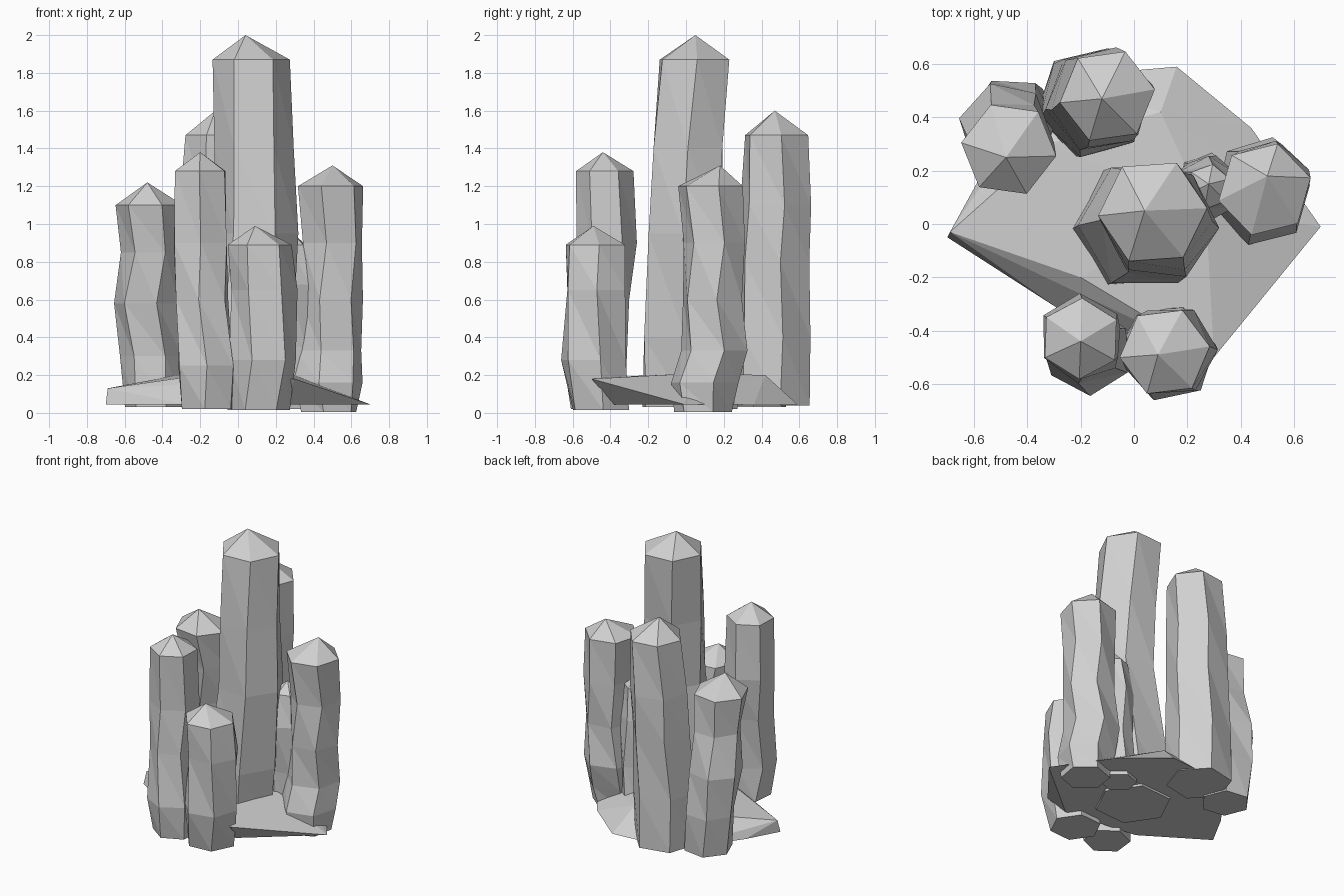
import bpy, bmesh, math
from mathutils import Vector

# One flat grey for the whole cluster
stone = bpy.data.materials.new("pale_grey_stone")
stone.diffuse_color = (0.63, 0.63, 0.63, 1)


def finish(name, bm):
    bmesh.ops.recalc_face_normals(bm, faces=bm.faces)
    mesh = bpy.data.meshes.new(name)
    bm.to_mesh(mesh)
    bm.free()
    mesh.materials.append(stone)
    obj = bpy.data.objects.new(name, mesh)
    bpy.context.collection.objects.link(obj)
    return obj


def crystal(name, apex, phase, rings, sides=6):
    """Six-sided prism through rings (z, x, y, radius, twist), capped by a point."""
    bm = bmesh.new()
    loops = []
    for z, x, y, r, twist in rings:
        loop = []
        for i in range(sides):
            a = math.radians(phase + twist) + math.tau * i / sides
            loop.append(bm.verts.new((x + r * math.cos(a), y + r * math.sin(a), z)))
        loops.append(loop)
    tip = bm.verts.new(apex)
    for i in range(sides):
        j = (i + 1) % sides
        bm.faces.new((loops[0][i], loops[0][j], tip))
        for up, low in zip(loops, loops[1:]):
            # triangulated facets give the twisted, chipped look
            bm.faces.new((up[i], low[i], low[j]))
            bm.faces.new((up[i], low[j], up[j]))
    bm.faces.new(loops[-1])
    return finish(name, bm)


# Tall middle crystal
crystal("centre_crystal", (0.04, 0.05, 2.0), 4, [
    (1.87, 0.07, 0.045, 0.205, 0), (1.40, 0.085, 0.01, 0.21, -4),
    (0.95, 0.10, 0.0, 0.22, -8), (0.40, 0.04, -0.005, 0.25, -4),
    (0.03, 0.0, -0.01, 0.245, 0)])

# Back crystal
crystal("back_crystal", (-0.12, 0.47, 1.6), 8, [
    (1.47, -0.10, 0.48, 0.18, 0), (1.10, -0.12, 0.475, 0.195, 6),
    (0.80, -0.135, 0.465, 0.20, 2), (0.40, -0.15, 0.455, 0.21, 8),
    (0.04, -0.16, 0.455, 0.21, 4)])

# Left crystal
crystal("left_crystal", (-0.48, 0.25, 1.22), -8, [
    (1.10, -0.47, 0.28, 0.18, 0), (0.85, -0.46, 0.31, 0.16, 6),
    (0.58, -0.485, 0.36, 0.175, -4), (0.30, -0.46, 0.39, 0.165, 5),
    (0.03, -0.44, 0.38, 0.16, 0)])

# Front left crystal
crystal("front_left_crystal", (-0.20, -0.44, 1.38), 28, [
    (1.28, -0.20, -0.43, 0.152, 0), (0.90, -0.20, -0.42, 0.16, 3),
    (0.60, -0.19, -0.45, 0.15, -5), (0.25, -0.17, -0.48, 0.165, 4),
    (0.02, -0.16, -0.46, 0.15, -4)])

# Short front crystal
crystal("front_crystal", (0.09, -0.49, 0.99), 7, [
    (0.89, 0.115, -0.48, 0.17, 0), (0.65, 0.14, -0.475, 0.175, -6),
    (0.28, 0.13, -0.49, 0.18, 5), (0.015, 0.11, -0.45, 0.165, -3)])

# Right crystal
crystal("right_crystal", (0.50, 0.18, 1.31), 14, [
    (1.20, 0.49, 0.13, 0.178, 0), (0.90, 0.50, 0.15, 0.165, 5),
    (0.60, 0.495, 0.14, 0.168, -6), (0.33, 0.48, 0.15, 0.18, 3),
    (0.16, 0.48, 0.10, 0.185, 0), (0.005, 0.48, 0.09, 0.155, 6)])

# Small crystal tucked between the middle and right ones
crystal("small_crystal", (0.28, 0.15, 0.96), 20, [
    (0.89, 0.28, 0.14, 0.085, 0), (0.68, 0.275, 0.13, 0.125, 8),
    (0.35, 0.28, 0.15, 0.11, -5), (0.02, 0.26, 0.16, 0.115, 0)])

# Faceted rock slab under the cluster: low rim plus raised top corners
bm = bmesh.new()
low_rim = [(-0.70, -0.05), (-0.28, -0.32), (0.25, -0.38), (0.70, -0.01),
           (0.44, 0.36), (0.16, 0.59), (-0.30, 0.55), (-0.58, 0.17)]
raised = [(-0.69, -0.03, 0.13), (-0.20, -0.20, 0.20), (0.30, -0.50, 0.18),
          (0.27, 0.05, 0.21), (0.10, 0.42, 0.20), (-0.32, 0.30, 0.20)]
for p in [(x, y, 0.045) for x, y in low_rim] + raised:
    bm.verts.new(Vector(p))
hull = bmesh.ops.convex_hull(bm, input=bm.verts)
bmesh.ops.delete(bm, geom=[g for g in hull["geom_interior"]
                           if isinstance(g, bmesh.types.BMVert)], context='VERTS')
finish("rock_slab", bm)
